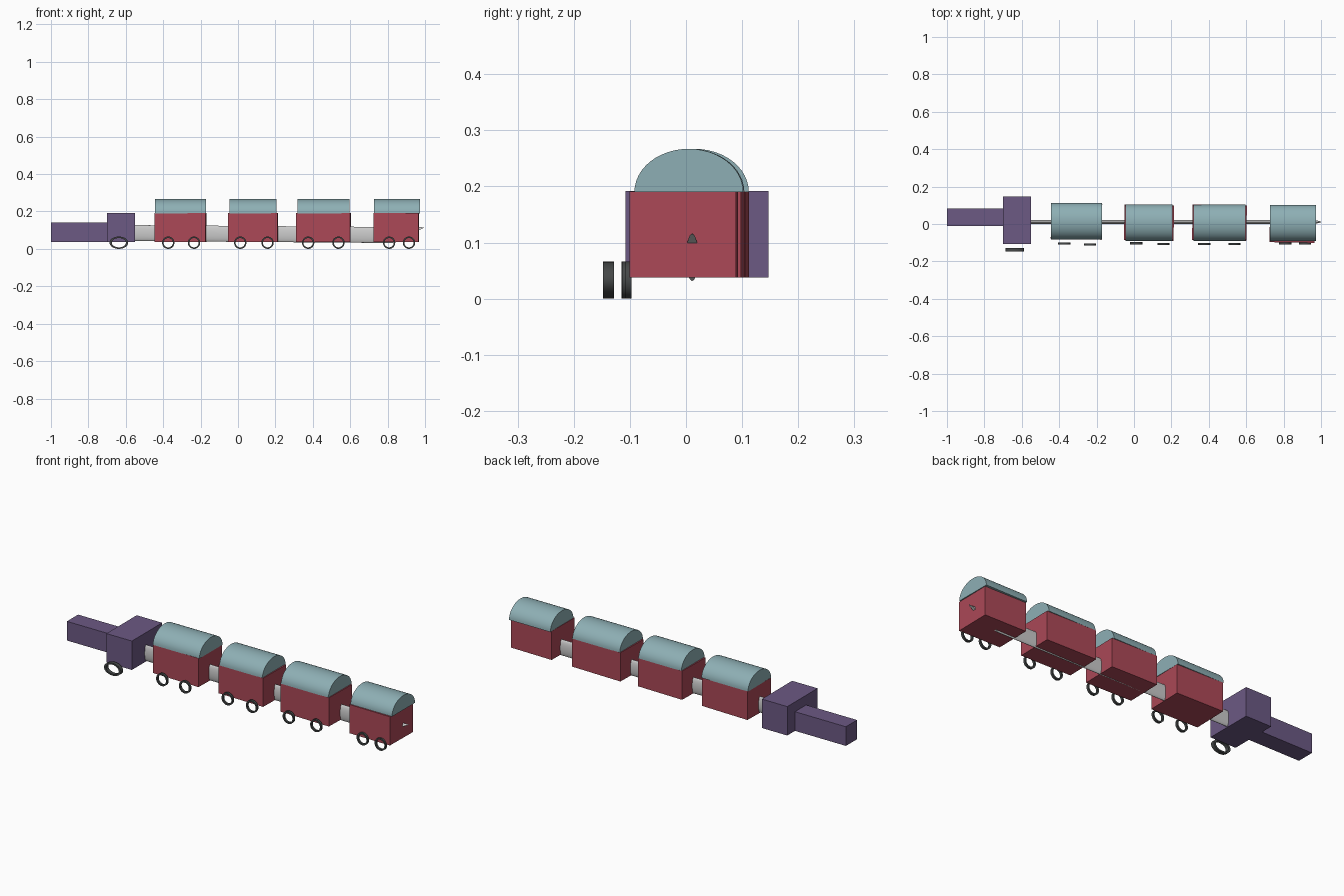
import bpy, bmesh, math
from mathutils import Matrix

if "Cube" in bpy.data.objects:
    bpy.data.objects.remove(bpy.data.objects["Cube"])


def material(name, rgb):
    m = bpy.data.materials.new(name)
    m.diffuse_color = (*rgb, 1)
    m.use_nodes = True
    m.node_tree.nodes["Principled BSDF"].inputs["Base Color"].default_value = m.diffuse_color
    return m


RED = material("red", (0.41, 0.065, 0.095))
TEAL = material("teal", (0.27, 0.43, 0.46))
PURPLE = material("purple", (0.15, 0.1, 0.23))
DARK = material("dark_grey", (0.06, 0.065, 0.065))


def loft(name, rings, mat=None, smooth=False, closed=False, matrix=Matrix()):
    """Skin equal-sized rings of points; cap the ends or close the loop."""
    bm = bmesh.new()
    vs = [[bm.verts.new(matrix @ Matrix.Translation(p).to_translation()) for p in r] for r in rings]
    n, k = len(rings[0]), len(rings)
    for i in range(k if closed else k - 1):
        a, b = vs[i], vs[(i + 1) % k]
        for j in range(n):
            bm.faces.new((a[j], a[(j + 1) % n], b[(j + 1) % n], b[j]))
    if not closed:
        bm.faces.new(vs[0])
        bm.faces.new(vs[-1])
    bmesh.ops.recalc_face_normals(bm, faces=bm.faces[:])
    me = bpy.data.meshes.new(name)
    bm.to_mesh(me)
    bm.free()
    ob = bpy.data.objects.new(name, me)
    bpy.context.collection.objects.link(ob)
    if mat:
        me.materials.append(mat)
    if smooth:
        bpy.ops.object.select_all(action='DESELECT')
        ob.select_set(True)
        bpy.context.view_layer.objects.active = ob
        bpy.ops.object.shade_smooth_by_angle(angle=math.radians(30))
    return ob


def box(name, x0, x1, y0, y1, z0, z1, mat, matrix=Matrix()):
    prof = [(y0, z0), (y1, z0), (y1, z1), (y0, z1)]
    return loft(name, [[(x, y, z) for y, z in prof] for x in (x0, x1)], mat, matrix=matrix)


def ellipse(a, b, n=32):
    return [(a * math.cos(2 * math.pi * i / n), b * math.sin(2 * math.pi * i / n)) for i in range(n)]


def wheel(name, x, y, rx, depth, rz=0.033, t=0.008):
    outer = ellipse(rx, rz)
    inner = ellipse(rx - t * rx / rz, rz - t)
    d = depth / 2
    rings = [[(x + u, y + s, rz + v) for u, v in ring]
             for ring, s in ((outer, -d), (outer, d), (inner, d), (inner, -d))]
    loft(name, rings, DARK, True, closed=True)


# engine
box("engine_boiler", -1.0, -0.70, -0.012, 0.082, 0.038, 0.14, PURPLE)
box("engine_cab", -0.70, -0.55, -0.108, 0.147, 0.038, 0.192, PURPLE)
wheel("engine_wheel", -0.637, -0.138, 0.05, 0.02)

# carriages: body x range, roof x range, body y centre, roof y centre, turn, wheels (x, y)
cars = [
    (-0.443, -0.172, -0.444, -0.17, 0.014, 0.015, -0.025, [(-0.373, -0.104), (-0.235, -0.109)]),
    (-0.052, 0.213, -0.046, 0.207, 0.007, 0.007, -0.02, [(0.012, -0.103), (0.158, -0.107)]),
    (0.312, 0.602, 0.318, 0.597, 0.006, 0.006, -0.02, [(0.375, -0.107), (0.537, -0.107)]),
    (0.726, 0.967, 0.728, 0.972, -0.004, 0.005, -0.015, [(0.808, -0.103), (0.914, -0.103)]),
]
ARC = [(0.097 * math.cos(math.pi * i / 24), 0.19 + 0.077 * math.sin(math.pi * i / 24)) for i in range(25)]
for k, (bx0, bx1, rx0, rx1, by, ry, turn, wheels) in enumerate(cars, 1):
    hl = (bx1 - bx0) / 2
    m = Matrix.Translation(((bx0 + bx1) / 2, by, 0)) @ Matrix.Rotation(turn, 4, 'Z')
    box(f"carriage_body_{k}", -hl, hl, -0.095, 0.095, 0.038, 0.191, RED, m)
    roof = [[(x, ry + y, z) for y, z in ARC] for x in (rx0, rx1)]
    loft(f"carriage_roof_{k}", roof, TEAL, True)
    for i, (x, y) in enumerate(wheels, 1):
        wheel(f"carriage_{k}_wheel_{i}", x, y, 0.033, 0.012)

# long flattened coupling bar, slightly tilted with slanted ends
bar = []
for x_top, zc in ((-0.56, 0.085), (1.0, 0.0735)):
    bar.append([(x_top - 0.085 + 2.02 * w, 0.011 + u, zc + w) for u, w in ellipse(0.011, 0.042)])
loft("coupling_bar", bar, None, True)
